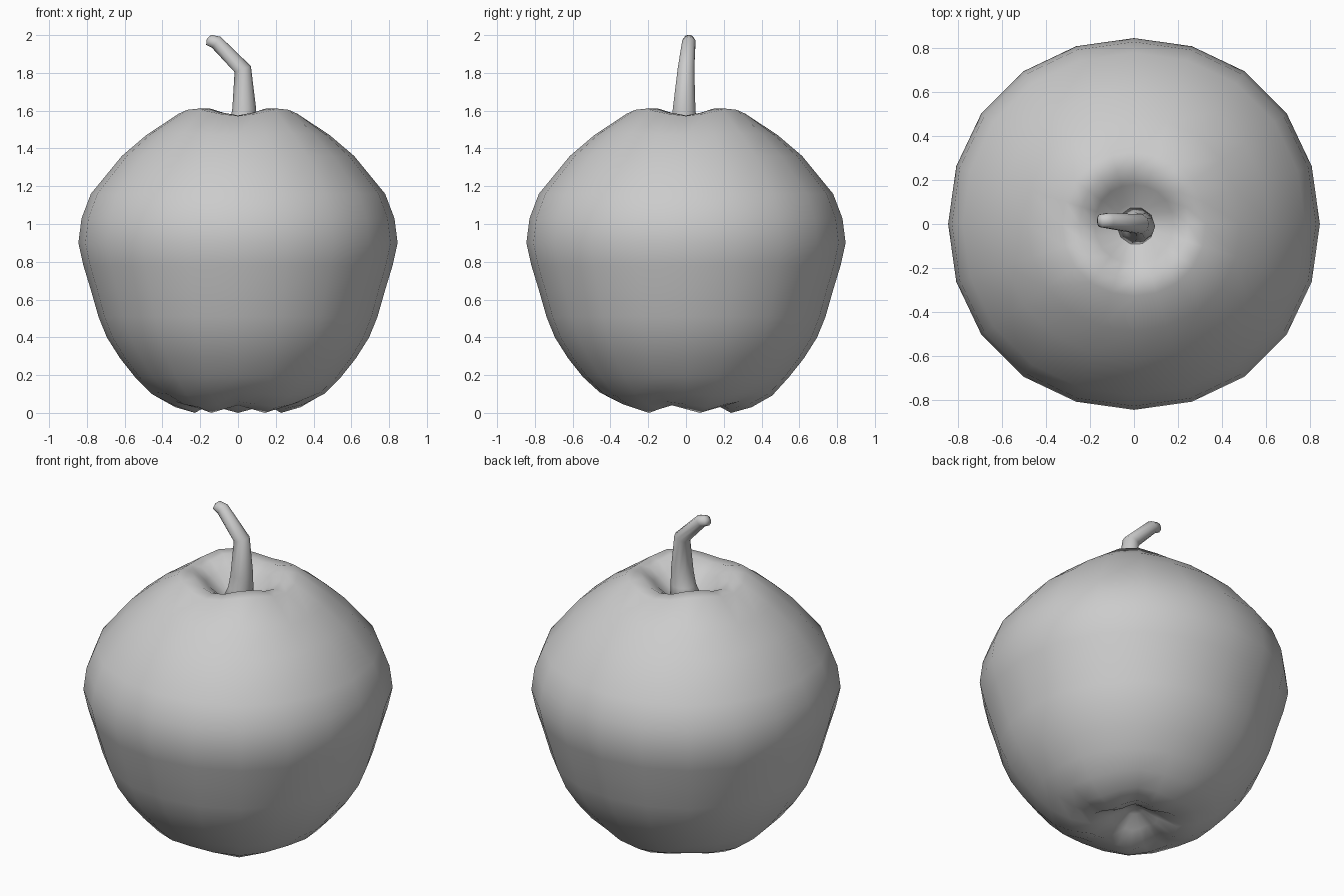
import bpy, bmesh, math
from mathutils import Vector

if "Cube" in bpy.data.objects:
    bpy.data.objects.remove(bpy.data.objects["Cube"])

TAU = 2 * math.pi


def skin(name, rings, start, end):
    """Bridge equal-sized rings of points and close both ends with a centre point."""
    bm = bmesh.new()
    loops = [[bm.verts.new(p) for p in ring] for ring in rings]
    n = len(loops[0])
    for a, b in zip(loops, loops[1:]):
        for i in range(n):
            j = (i + 1) % n
            bm.faces.new((a[i], a[j], b[j], b[i]))
    for loop, tip in ((loops[0], start), (loops[-1], end)):
        c = bm.verts.new(tip)
        for i in range(n):
            bm.faces.new((loop[i], loop[(i + 1) % n], c))
    bmesh.ops.recalc_face_normals(bm, faces=bm.faces)
    mesh = bpy.data.meshes.new(name)
    bm.to_mesh(mesh)
    bm.free()
    ob = bpy.data.objects.new(name, mesh)
    bpy.context.collection.objects.link(ob)
    mesh.shade_smooth()
    return ob


# Fruit body: 20-sided lathe profile (radius, height, bottom lobe wave, top lobe wave)
profile = [
    (0.05, 0.12, 0, 0), (0.13, 0.07, .01, 0), (0.24, 0.02, .02, 0),
    (0.35, 0.045, .015, 0), (0.46, 0.10, .008, 0), (0.55, 0.19, 0, 0),
    (0.63, 0.29, 0, 0), (0.70, 0.40, 0, 0), (0.745, 0.51, 0, 0),
    (0.785, 0.65, 0, 0), (0.825, 0.78, 0, 0), (0.852, 0.90, 0, 0),
    (0.835, 1.03, 0, 0), (0.785, 1.16, 0, 0), (0.62, 1.36, 0, 0),
    (0.49, 1.475, 0, .005), (0.33, 1.59, 0, .018), (0.25, 1.595, 0, .02),
    (0.18, 1.55, 0, .015), (0.09, 1.47, 0, 0),
]
rings = []
for r, z, low, high in profile:
    ring = []
    for i in range(20):
        a = TAU * i / 20
        rad = r * (1 - 0.008 * math.cos(4 * a))
        h = z - low * math.cos(5 * (a - math.pi / 2)) - high * math.cos(4 * a)
        ring.append((rad * math.cos(a), rad * math.sin(a), h))
    rings.append(ring)
skin("fruit_body", rings, (0, 0, 0.13), (0, 0, 1.44))

# Stem: tapered bent tube (centre, radius, tilt of the ring towards -x)
path = [
    ((0.00, -0.01, 1.43), 0.095, 0), ((0.025, -0.01, 1.53), 0.07, 0),
    ((0.033, -0.01, 1.61), 0.063, 0), ((0.025, 0.0, 1.82), 0.046, 0.35),
    ((-0.115, 0.015, 1.962), 0.037, 0.9), ((-0.155, 0.015, 1.975), 0.030, 1.1),
]
rings = []
for c, r, tilt in path:
    u = Vector((math.cos(tilt), 0, math.sin(tilt)))
    v = Vector((0, 1, 0))
    rings.append([Vector(c) + r * (u * math.cos(TAU * i / 10) + v * math.sin(TAU * i / 10))
                  for i in range(10)])
skin("stem", rings, (0, -0.01, 1.42), (-0.165, 0.015, 1.98))
